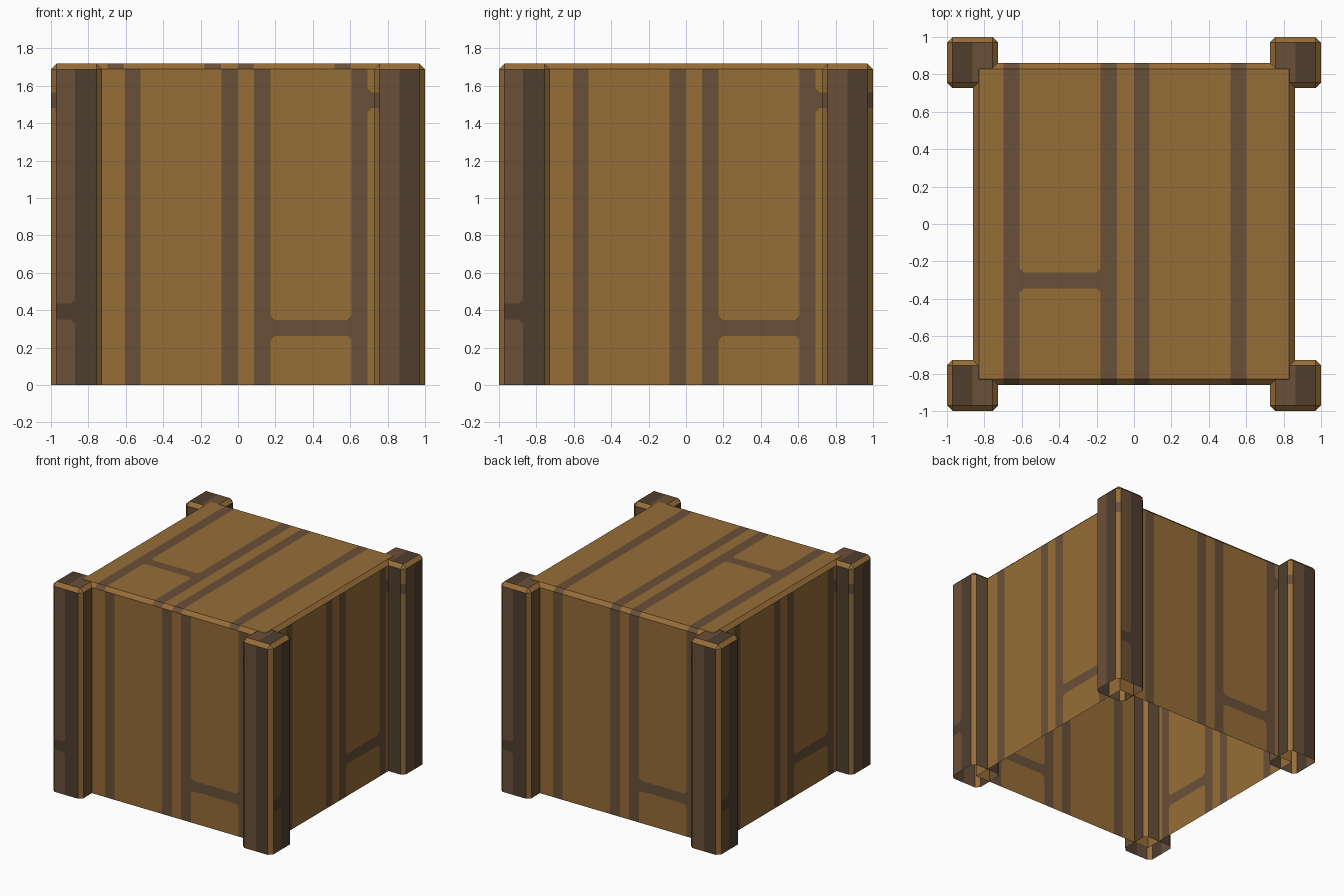
import bpy
from math import pi
from mathutils import Matrix, Vector

if "Cube" in bpy.data.objects:
    bpy.data.objects.remove(bpy.data.objects["Cube"], do_unlink=True)

PLANK, GROOVE, DARK = 0, 1, 2
HALF, TOP, BEVEL = 0.86, 1.72, 0.03
RIM = TOP - BEVEL


def srgb(*rgb):
    return [((c / 255 + 0.055) / 1.055) ** 2.4 for c in rgb] + [1]


def material(name, colour):
    mat = bpy.data.materials.new(name)
    mat.use_nodes = True
    mat.diffuse_color = colour
    mat.node_tree.nodes["Principled BSDF"].inputs["Base Color"].default_value = colour
    return mat


MATERIALS = [material("light wood", srgb(150, 109, 55)),
             material("brown groove", srgb(106, 80, 56)),
             material("dark wood", srgb(79, 62, 47))]


class Part:
    """Collects flat faces laid out on mapped planes."""

    def __init__(self, name):
        self.name, self.verts, self.faces, self.mats = name, [], [], []

    def poly(self, points, mat):
        start = len(self.verts)
        self.verts += points
        self.faces.append(range(start, len(self.verts)))
        self.mats.append(mat)

    def rect(self, place, u0, u1, v0, v1, mat, cut=(), gap=GROOVE, r=0.022):
        """Rectangle on a plane; cut corners are filled with the gap colour."""
        corners = [Vector(c) for c in ((u0, v0), (u1, v0), (u1, v1), (u0, v1))]
        outline = []
        for i, c in enumerate(corners):
            if i in cut:
                a = c + (corners[i - 1] - c).normalized() * r
                b = c + (corners[(i + 1) % 4] - c).normalized() * r
                outline += [a, b]
                self.poly([place(*a), place(*c), place(*b)], gap)
            else:
                outline.append(c)
        self.poly([place(*p) for p in outline], mat)

    def build(self):
        mesh = bpy.data.meshes.new(self.name)
        mesh.from_pydata(self.verts, [], self.faces)
        for mat in MATERIALS:
            mesh.materials.append(mat)
        mesh.polygons.foreach_set("material_index", self.mats)
        mesh.update()
        bpy.context.collection.objects.link(bpy.data.objects.new(self.name, mesh))


def turn(k):
    return Matrix.Rotation(k * pi / 2, 4, "Z")


def stripes(part, place, edges, v0, v1, skip=()):
    """Alternating planks and grooves between the edges."""
    for i, (a, b) in enumerate(zip(edges, edges[1:])):
        if i not in skip:
            part.rect(place, a, b, v0, v1, i % 2)


def split_plank(part, place, u0, u1, v0, v1, b0, b1, low, high, mat=PLANK, gap=GROOVE):
    """Plank crossed by one groove, with softened corners beside it."""
    part.rect(place, u0, u1, v0, b0, mat, low, gap)
    part.rect(place, u0, u1, b0, b1, gap)
    part.rect(place, u0, u1, b1, v1, mat, high, gap)


# Four planked walls, open at the bottom
WALL = [-HALF, -0.605, -0.52, -0.087, 0, 0.085, 0.175, 0.607, 0.692, HALF]
for k, side in enumerate(("front", "left", "back", "right")):
    wall = Part(side + "_wall")
    rot = turn(k)
    place = lambda u, v: rot @ Vector((u, -HALF, v))
    stripes(wall, place, WALL, 0, RIM, skip=(6, 8))
    split_plank(wall, place, WALL[6], WALL[7], 0, RIM, 0.263, 0.348, (2, 3), (0, 1))
    split_plank(wall, place, WALL[8], WALL[9], 0, RIM, 1.48, 1.565, (3,), (0,))
    wall.build()

# Lid with bevelled rim; its grooves run over the front and back bevels
flat = HALF - BEVEL
LID = [-flat, -0.698, -0.612, -0.178, -0.09, 0, 0.084, 0.517, 0.602, flat]
lid = Part("lid")
place = lambda u, v: Vector((u, v, TOP))
stripes(lid, place, LID, -flat, flat, skip=(2,))
split_plank(lid, place, LID[2], LID[3], -flat, flat, -0.345, -0.26, (2, 3), (0, 1))
for k in range(4):
    rot = turn(k)
    place = lambda u, v: rot @ Vector((u, v - HALF, RIM + v))
    if k % 2:
        lid.rect(place, -flat, flat, 0, BEVEL, PLANK)
    else:
        edges = LID if k == 0 else [-u for u in reversed(LID)]
        stripes(lid, place, edges, 0, BEVEL)
lid.build()

# Hollow bevelled corner posts
OUT = 0.137
IN = OUT - BEVEL
DROP = 0.002  # keeps the post caps just under the lid
for k, name in enumerate(("front_left", "back_left", "back_right", "front_right")):
    post = Part(name + "_post")
    centre = turn(k) @ Vector((1 - OUT, OUT - 1, 0))
    for s in range(4):
        rot = turn(k + s)
        face = lambda u, v: centre + rot @ Vector((u, -OUT, v))
        edge = lambda u, v: centre + rot @ Vector((IN + u, u - OUT, v))
        rim = lambda u, v: centre + rot @ Vector((u, v - OUT, RIM - DROP + v))
        top = RIM - DROP
        # Two-tone side
        if s == 1:
            split_plank(post, face, -IN, -0.008, 0, top, 0.35, 0.435,
                        (2,), (1,), GROOVE, DARK)
            post.rect(face, -0.008, IN, 0, top, DARK)
        else:
            post.rect(face, -IN, 0, 0, top, GROOVE)
            post.rect(face, 0, IN, 0, top, DARK)
        # Vertical bevel, sometimes crossed by a groove
        if s == 3 or (s == 0 and k % 2):
            split_plank(post, edge, 0, BEVEL, 0, top, 1.48, 1.565, (), ())
        else:
            post.rect(edge, 0, BEVEL, 0, top, PLANK)
        # Top bevel and its corner
        post.rect(rim, -IN, IN, 0, BEVEL, PLANK)
        post.poly([edge(0, top), edge(BEVEL, top), rim(IN, BEVEL)], PLANK)
    # Two-tone cap, dark on the outer half
    cap = lambda u, v: centre + Vector((u, v, TOP - DROP))
    right = centre.x > 0
    post.rect(cap, -IN, 0, -IN, IN, GROOVE if right else DARK)
    post.rect(cap, 0, IN, -IN, IN, DARK if right else GROOVE)
    post.build()
